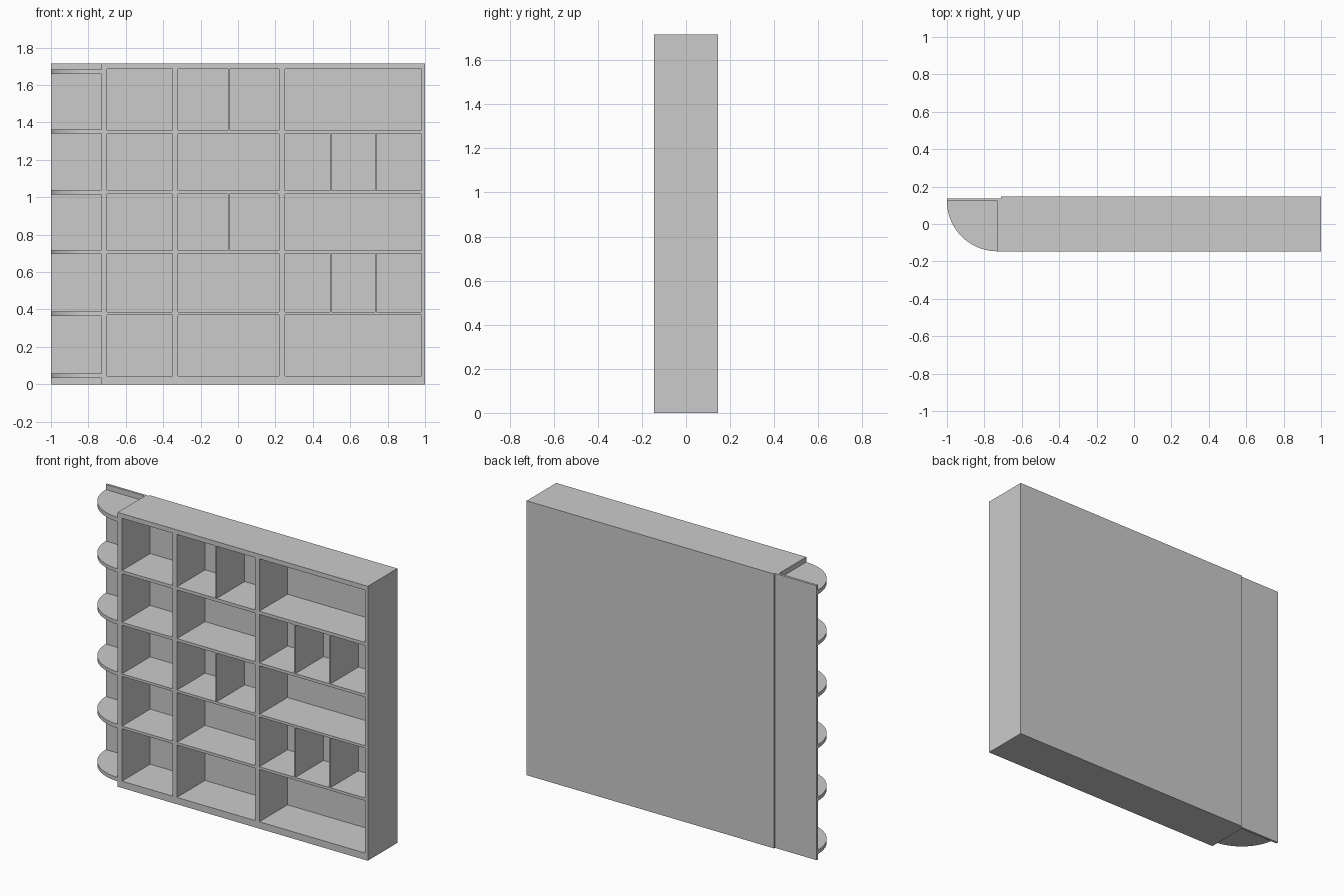
import bpy, bmesh, math
from mathutils import Matrix, Vector

if "Cube" in bpy.data.objects:
    bpy.data.objects.remove(bpy.data.objects["Cube"])

HEIGHT, FRONT, BACK = 1.716, -0.146, 0.146
BACK_IN = 0.132                      # inner face of the back board


def mesh_object(name, bm):
    bmesh.ops.recalc_face_normals(bm, faces=bm.faces[:])
    mesh = bpy.data.meshes.new(name)
    bm.to_mesh(mesh)
    bm.free()
    obj = bpy.data.objects.new(name, mesh)
    bpy.context.collection.objects.link(obj)
    return obj


def add_box(bm, x, y, z):
    lo, hi = Vector((x[0], y[0], z[0])), Vector((x[1], y[1], z[1]))
    mat = Matrix.Translation((lo + hi) / 2) @ Matrix.Diagonal((*(hi - lo), 1))
    bmesh.ops.create_cube(bm, size=1, matrix=mat)


def box(name, x, y, z):
    bm = bmesh.new()
    add_box(bm, x, y, z)
    return mesh_object(name, bm)


# Compartment grid
columns = [(-0.70, -0.35), (-0.32, 0.22), (0.25, 0.982)]
rows = [(0.043, 0.37), (0.387, 0.698), (0.714, 1.018), (1.036, 1.34), (1.36, 1.687)]

# Carcass: solid block with the compartments and a rear corner rabbet cut out
carcass = box("carcass", (-0.73, 1.0), (FRONT, BACK), (0, HEIGHT))
bm = bmesh.new()
for cx in columns:
    for rz in rows:
        add_box(bm, cx, (FRONT - 0.1, BACK_IN), rz)
add_box(bm, (-0.9, -0.712), (0.122, BACK + 0.1), (-0.1, HEIGHT + 0.1))
cutter = mesh_object("compartment_cutter", bm)
cutter.hide_render = True
cutter.hide_set(True)
cut = carcass.modifiers.new("compartments", 'BOOLEAN')
cut.operation = 'DIFFERENCE'
cut.solver = 'EXACT'
cut.object = cutter

# Thin upright dividers inside some compartments
for row, xs in ((4, [-0.05]), (2, [-0.05]), (3, [0.495, 0.737]), (1, [0.495, 0.737])):
    for x in xs:
        box("thin_divider", (x - 0.004, x + 0.004), (FRONT, BACK_IN), rows[row])

# Back board of the open rounded end
box("end_back_board", (-1.0, -0.712), (0.122, 0.137), (0, HEIGHT))


# Quarter-round shelves on the left end
def round_shelf(z0, z1, segments=20):
    bm = bmesh.new()
    cx, cy, r = -0.73, 0.122, 0.27
    pts = [(cx, cy)]
    for i in range(segments + 1):
        a = math.pi / 2 * i / segments
        pts.append((cx - r * math.cos(a), cy + (FRONT - cy) * math.sin(a)))
    face = bm.faces.new([bm.verts.new((x, y, z0)) for x, y in pts])
    ext = bmesh.ops.extrude_face_region(bm, geom=[face], use_keep_orig=True)
    top = [v for v in ext["geom"] if isinstance(v, bmesh.types.BMVert)]
    bmesh.ops.translate(bm, verts=top, vec=(0, 0, z1 - z0))
    obj = mesh_object("round_shelf", bm)
    obj.data.shade_smooth()
    obj.data.set_sharp_from_angle(angle=math.radians(30))


for z0, z1 in [(0.034, 0.058), (0.366, 0.39), (0.696, 0.718),
               (1.015, 1.038), (1.34, 1.362), (1.658, 1.684)]:
    round_shelf(z0, z1)
